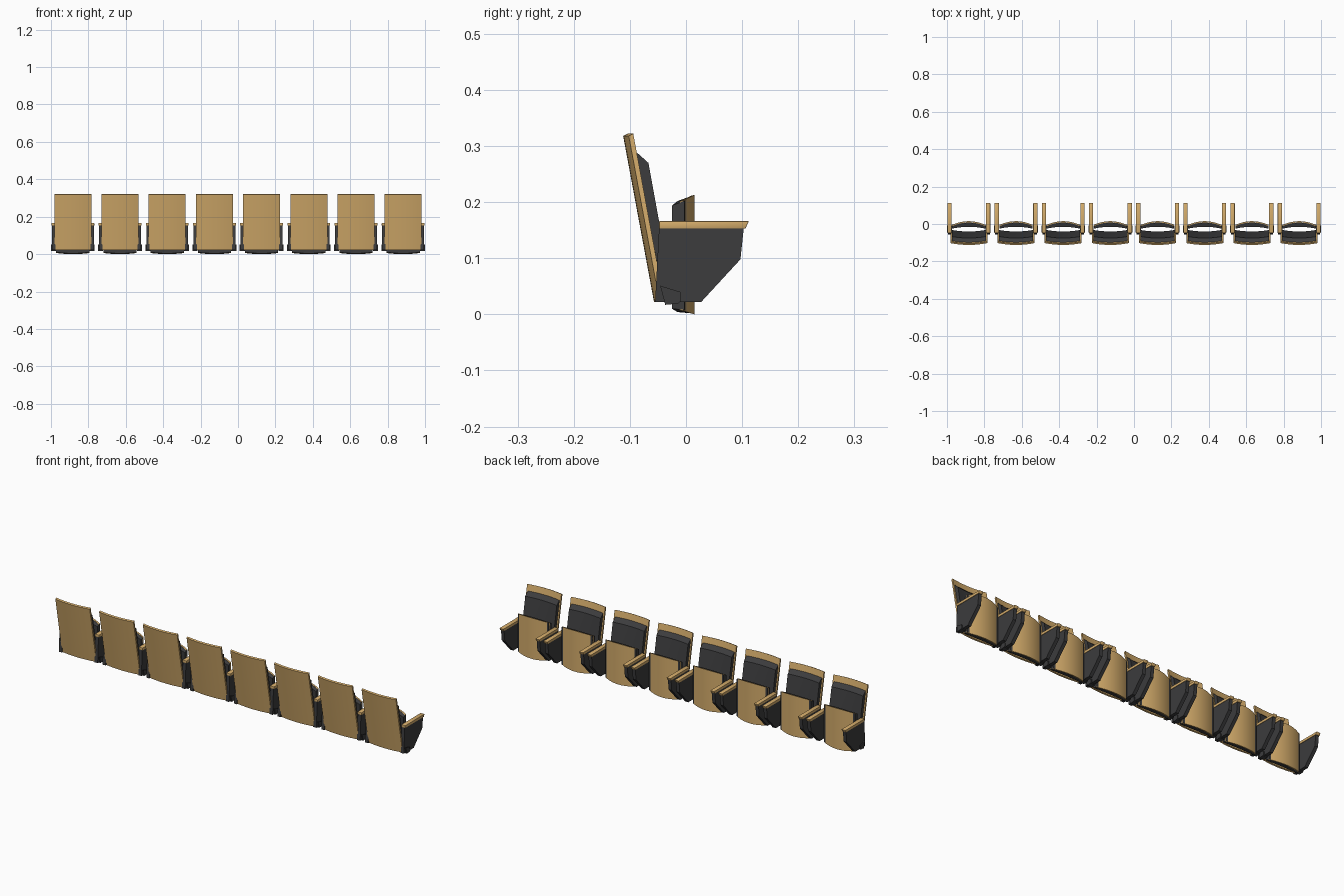
import bpy, bmesh, math

if "Cube" in bpy.data.objects:
    bpy.data.objects.remove(bpy.data.objects["Cube"])

SEATS, PITCH = 8, 0.2523


def material(name, rgb):
    m = bpy.data.materials.new(name)
    m.diffuse_color = (*rgb, 1)
    m.use_nodes = True
    m.node_tree.nodes["Principled BSDF"].inputs["Base Color"].default_value = m.diffuse_color
    return m


wood = material("light_wood", (0.67, 0.42, 0.15))
dark = material("charcoal", (0.045, 0.045, 0.047))


def sweep(name, profile, x0, x1, mat, bow=0.0, crown=(0.0, 0.0), n=1, bevel=0.0):
    """Sweep a closed (y, z) profile along x, bowed in y and crowned in z (bottom, top)."""
    bm = bmesh.new()
    rings = []
    mid = sum(z for y, z in profile) / len(profile)
    for i in range(n + 1):
        u = -1 + 2 * i / n
        k = 1 - u * u
        x = x0 + (x1 - x0) * i / n
        ring = []
        for y, z in profile:
            dz = crown[1] if z > mid else crown[0]
            ring.append(bm.verts.new((x, y + bow * k, z + dz * k)))
        rings.append(ring)
    m = len(profile)
    for a, b in zip(rings, rings[1:]):
        for j in range(m):
            bm.faces.new((a[j], a[(j + 1) % m], b[(j + 1) % m], b[j]))
    bm.faces.new(rings[0])
    bm.faces.new(rings[-1])
    bmesh.ops.recalc_face_normals(bm, faces=bm.faces)
    if bevel:
        bmesh.ops.bevel(bm, geom=bm.edges[:], offset=bevel, segments=2,
                        affect='EDGES', profile=0.5)
    me = bpy.data.meshes.new(name)
    bm.to_mesh(me)
    bm.free()
    me.materials.append(mat)
    ob = bpy.data.objects.new(name, me)
    bpy.context.collection.objects.link(ob)
    bpy.ops.object.select_all(action='DESELECT')
    ob.select_set(True)
    bpy.context.view_layer.objects.active = ob
    bpy.ops.object.shade_smooth_by_angle(angle=math.radians(30))
    return ob


parts = []

# Curved wooden back shell, leaning towards -y
parts.append(sweep("back_shell",
                   [(-0.047, 0.022), (-0.102, 0.318), (-0.094, 0.322), (-0.039, 0.024)],
                   -0.099, 0.099, wood, bow=-0.010, n=14))

# Upholstered back pad
parts.append(sweep("back_pad",
                   [(-0.045, 0.06), (-0.090, 0.289), (-0.086, 0.287), (-0.067, 0.270),
                    (-0.047, 0.160), (-0.032, 0.06)],
                   -0.091, 0.091, dark, bow=-0.008, n=14))

# Folded-up seat: dark cushion and bowed wooden underside
parts.append(sweep("seat_cushion",
                   [(-0.025, 0.010), (-0.025, 0.194), (-0.003, 0.202), (-0.003, 0.008)],
                   -0.089, 0.089, dark, bow=0.010, crown=(-0.006, 0.008), n=14))
parts.append(sweep("seat_underside",
                   [(-0.012, 0.008), (-0.012, 0.201), (-0.005, 0.203), (-0.005, 0.006)],
                   -0.089, 0.089, wood, bow=0.020, crown=(-0.006, 0.010), n=14))

# Side panels, armrests and hinge covers, mirrored left and right
for side, s in (("left", -1), ("right", 1)):
    parts.append(sweep("side_panel_" + side,
                       [(-0.055, 0.022), (0.027, 0.022), (0.097, 0.098),
                        (0.103, 0.154), (-0.048, 0.154)],
                       s * 0.094, s * 0.112, dark))
    parts.append(sweep("armrest_" + side,
                       [(-0.048, 0.153), (0.106, 0.153), (0.112, 0.166), (-0.048, 0.166)],
                       s * 0.092, s * 0.1145, wood, bevel=0.0012))
    parts.append(sweep("hinge_cover_" + side,
                       [(-0.046, 0.051), (-0.010, 0.040), (-0.009, 0.024),
                        (-0.014, 0.019), (-0.037, 0.017)],
                       s * 0.090, s * 0.117, dark))

# Repeat the seat along the row
for i in range(SEATS):
    x = (i - (SEATS - 1) / 2) * PITCH
    for p in parts:
        ob = p if i == 0 else p.copy()
        if i:
            bpy.context.collection.objects.link(ob)
            ob.name = f"{p.name}_{i + 1}"
        ob.location.x = x
